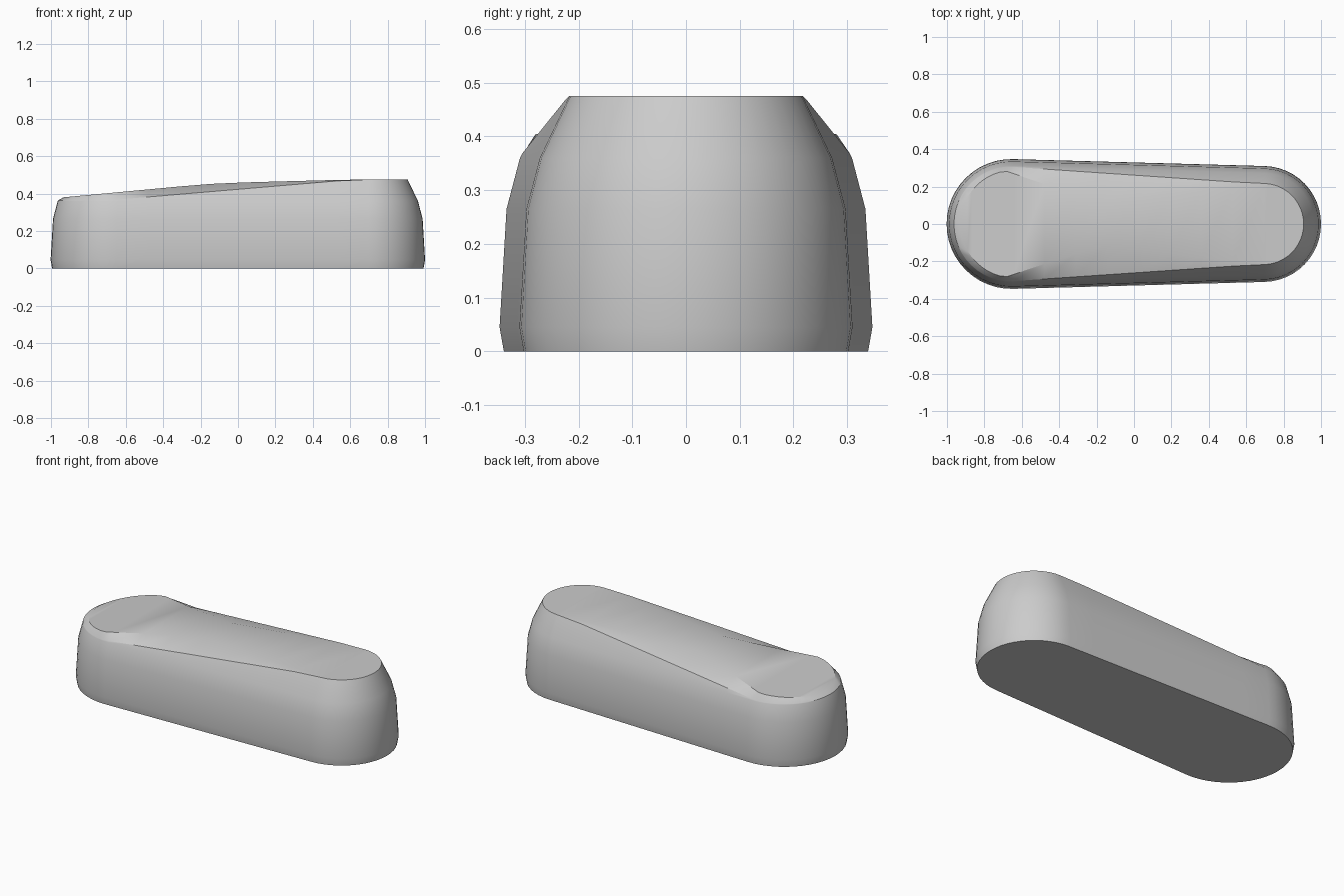
import bpy, bmesh
from math import pi, cos, sin

default = bpy.data.objects.get("Cube")
if default:
    bpy.data.objects.remove(default, do_unlink=True)

ARC, SIDE = 12, 8            # segments per quarter turn and per straight side
BIG_X, BIG_R = -0.655, 0.347
SMALL_X, SMALL_R = 0.69, 0.31


def interp(x, points):
    """Piecewise linear value through (x, value) points."""
    if x <= points[0][0]:
        return points[0][1]
    for (x0, v0), (x1, v1) in zip(points, points[1:]):
        if x <= x1:
            return v0 + (v1 - v0) * (x - x0) / (x1 - x0)
    return points[-1][1]


def half_outline(inset):
    """Back half of the tapered capsule, small end to big end."""
    inset_at = inset if callable(inset) else lambda x: inset
    tilt = pi / 2 - 0.028
    pts = []
    for i in range(ARC + 1):
        a = tilt * i / ARC
        pts.append((SMALL_X, SMALL_R, a))
    for i in range(1, SIDE):
        t = i / SIDE
        pts.append((SMALL_X + (BIG_X - SMALL_X) * t,
                    SMALL_R + (BIG_R - SMALL_R) * t, tilt))
    for i in range(ARC + 1):
        pts.append((BIG_X, BIG_R, tilt + (pi - tilt) * i / ARC))
    out = []
    for cx, r, a in pts:
        r -= inset_at(cx + r * cos(a))
        out.append((cx + r * cos(a), r * sin(a)))
    return out


def full_loop(bm, half, height):
    """Mirror a half outline to a closed ring of vertices."""
    pts = half + [(x, -y) for x, y in reversed(half[1:-1])]
    return [bm.verts.new((x, y, height(x))) for x, y in pts]


def rim_height(x):
    return interp(x, [(-0.7, 0.363), (0.62, 0.475)])


def crown_height(x):
    return interp(x, [(-0.93, 0.38), (-0.18, 0.45), (0.05, 0.46), (0.62, 0.475)])


bm = bmesh.new()

# Side wall: foot bevel, widest ring, gentle draft, shoulder
rings = []
for z, inset in [(0, 0.008), (0.045, 0), (0.265, 0.013), (0.36, 0.038)]:
    rings.append(full_loop(bm, half_outline(inset), lambda x, z=z: z))

# Sloping top rim, pulled in further where it is higher
rim = half_outline(lambda x: 0.038 + 0.055 * (rim_height(x) - 0.36) / 0.115)
rings.append(full_loop(bm, rim, rim_height))

# Raised crown, narrowest near the middle
crown = []
for x, y in rim:
    width = interp(x, [(-0.7, 0.93), (-0.15, 0.42), (0.6, 0.92)])
    crown.append((x + 0.03 * max(0, min(1, (-0.6 - x) / 0.3)) - 0.01 * (x > 0.7),
                  y * width))
rings.append(full_loop(bm, crown, crown_height))

n = len(rings[0])
for low, high in zip(rings, rings[1:]):
    for i in range(n):
        j = (i + 1) % n
        bm.faces.new((low[i], low[j], high[j], high[i]))

# Flat underside and crown strips across the width
bm.faces.new(list(reversed(rings[0])))
top, half_count = rings[-1], len(crown)
for i in range(half_count - 1):
    quad = [top[i], top[i + 1], top[-i - 1], top[-i]]
    if i == 0:
        quad = [top[0], top[1], top[-1]]
    elif i == half_count - 2:
        quad = [top[i], top[i + 1], top[-i]]
    bm.faces.new(quad)

bmesh.ops.recalc_face_normals(bm, faces=bm.faces)
mesh = bpy.data.meshes.new("tapered_body")
bm.to_mesh(mesh)
bm.free()
body = bpy.data.objects.new("tapered_body", mesh)
bpy.context.collection.objects.link(body)

# Single plain grey
grey = bpy.data.materials.new("plain_grey")
grey.use_nodes = True
colour = (0.6, 0.6, 0.6, 1)
grey.diffuse_color = colour
grey.node_tree.nodes["Principled BSDF"].inputs["Base Color"].default_value = colour
mesh.materials.append(grey)

bpy.ops.object.select_all(action="DESELECT")
body.select_set(True)
bpy.context.view_layer.objects.active = body
bpy.ops.object.shade_smooth_by_angle(angle=pi / 6)
